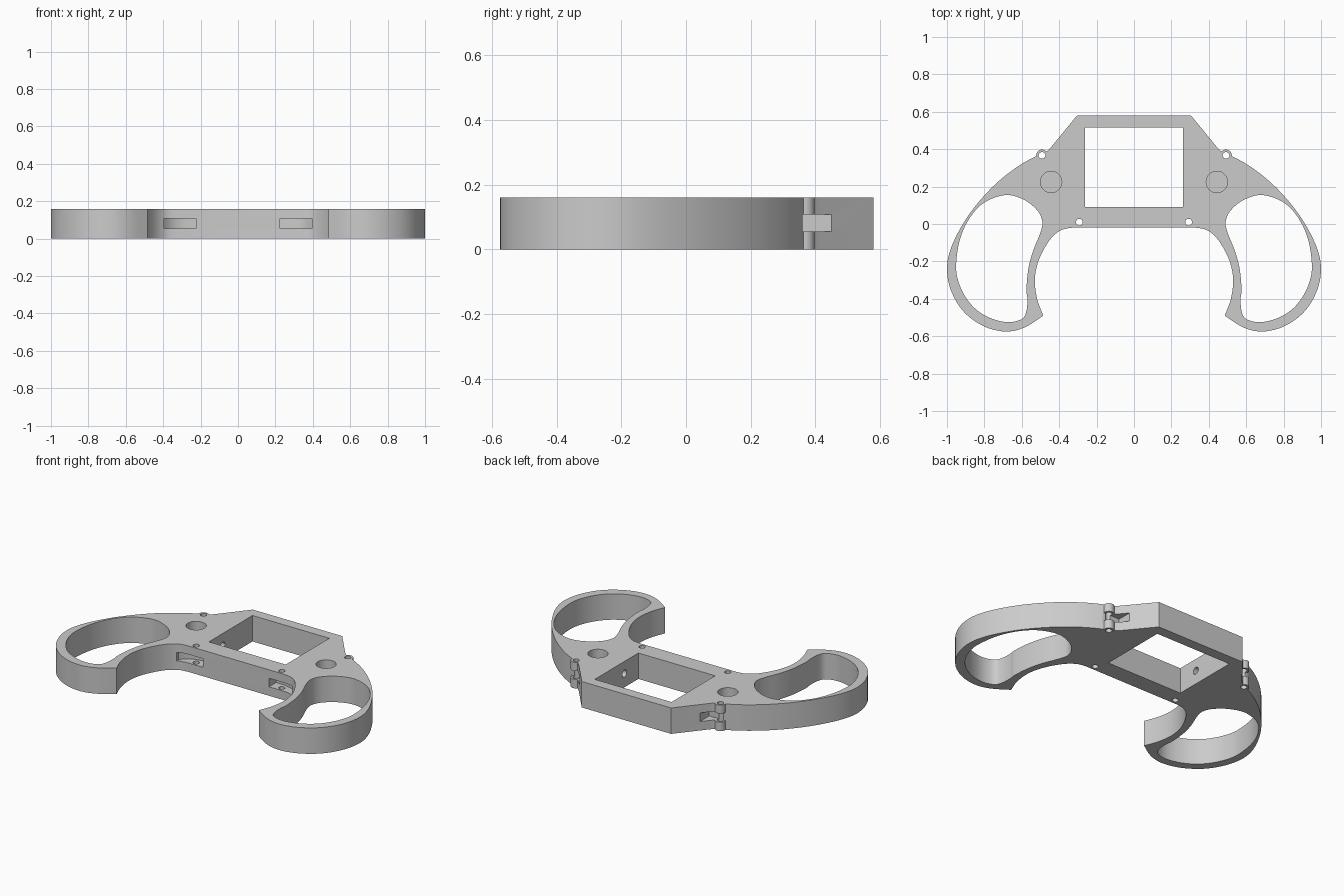
import bpy, bmesh, math
from mathutils import Vector, Matrix

if "Cube" in bpy.data.objects:
    bpy.data.objects.remove(bpy.data.objects["Cube"])

HEIGHT = 0.16

grey = bpy.data.materials.new("light_grey_plastic")
grey.diffuse_color = (0.60, 0.60, 0.60, 1)
grey.use_nodes = True
grey.node_tree.nodes["Principled BSDF"].inputs["Base Color"].default_value = grey.diffuse_color


def smooth(points, steps=5, closed=False):
    """Rounded path through the points."""
    n, out = len(points), []
    p = [Vector(q) for q in points]
    for i in range(n if closed else n - 1):
        if closed:
            a, b, c, d = (p[(i + k) % n] for k in (-1, 0, 1, 2))
        else:
            a, b, c, d = (p[min(max(i + k, 0), n - 1)] for k in (-1, 0, 1, 2))
        for s in range(steps):
            t = s / steps
            q = 0.5 * (2 * b + (c - a) * t + (2 * a - 5 * b + 4 * c - d) * t ** 2
                       + (3 * b - a - 3 * c + d) * t ** 3)
            out.append((q.x, q.y))
    if not closed:
        out.append(tuple(points[-1]))
    return out


def prism(name, points, z0, z1):
    """Upright solid with the given plan."""
    bm = bmesh.new()
    face = bm.faces.new([bm.verts.new((x, y, z0)) for x, y in points])
    top = bmesh.ops.extrude_face_region(bm, geom=[face])["geom"]
    bmesh.ops.translate(bm, vec=(0, 0, z1 - z0),
                        verts=[v for v in top if isinstance(v, bmesh.types.BMVert)])
    bmesh.ops.recalc_face_normals(bm, faces=bm.faces)
    mesh = bpy.data.meshes.new(name)
    bm.to_mesh(mesh)
    bm.free()
    mesh.materials.append(grey)
    obj = bpy.data.objects.new(name, mesh)
    bpy.context.collection.objects.link(obj)
    return obj


def circle(x, y, r, n=32):
    return [(x + r * math.cos(2 * math.pi * i / n), y + r * math.sin(2 * math.pi * i / n))
            for i in range(n)]


def rect(x0, x1, y0, y1):
    return [(x0, y0), (x1, y0), (x1, y1), (x0, y1)]


def combine(body, tool, operation="DIFFERENCE"):
    """Cut or join a tool solid, then discard it."""
    mod = body.modifiers.new("shape", "BOOLEAN")
    mod.operation, mod.solver, mod.object = operation, "EXACT", tool
    bpy.context.view_layer.objects.active = body
    bpy.ops.object.modifier_apply(modifier=mod.name)
    bpy.data.objects.remove(tool)


# Outer contour of the right half: shoulder, grip sweep, hook, inner bay
shoulder = [(0.305, 0.58)]
sweep = smooth([(0.44, 0.415), (0.465, 0.39), (0.505, 0.372), (0.61, 0.315), (0.72, 0.232),
                (0.82, 0.13), (0.905, 0.016), (0.975, -0.12), (1.0, -0.24), (0.975, -0.365),
                (0.905, -0.475), (0.80, -0.548), (0.685, -0.575), (0.585, -0.553),
                (0.485, -0.49)])
bay = smooth([(0.485, -0.49), (0.518, -0.40), (0.53, -0.295), (0.508, -0.19),
              (0.45, -0.085), (0.39, -0.033), (0.33, -0.02)])[1:]
half = shoulder + sweep + bay
frame = prism("controller_frame", half + [(-x, y) for x, y in reversed(half)], 0, HEIGHT)

# Grip opening, listed for the right hand
grip = smooth([(0.685, 0.155), (0.585, 0.128), (0.515, 0.07), (0.49, 0.01), (0.502, -0.05),
               (0.54, -0.145), (0.565, -0.24), (0.575, -0.35), (0.57, -0.40), (0.575, -0.465),
               (0.60, -0.508), (0.677, -0.525), (0.77, -0.502), (0.85, -0.452), (0.91, -0.375),
               (0.945, -0.285), (0.95, -0.20), (0.93, -0.08), (0.88, 0.03), (0.80, 0.115)],
              closed=True)
# Front strap slot with a rounded inner corner
front_slot = [(0.225, -0.1), (0.225, 0.05), (0.28, 0.05), (0.33, 0.038),
              (0.37, 0.015), (0.395, -0.015), (0.395, -0.1)]

# Screen window
combine(frame, prism("window_cutter", rect(-0.262, 0.262, 0.09, 0.515), -0.1, 0.3))

for s in (1, -1):
    def side(points):
        return [(s * x, y) for x, y in points]
    # Rear pin boss
    combine(frame, prism("boss", side(circle(0.492, 0.367, 0.031)), 0, HEIGHT), "UNION")
    cuts = [
        (grip, -0.1, 0.3),                               # grip opening
        (circle(0.443, 0.225, 0.057), 0.04, 0.3),        # blind button pocket
        (rect(0.41, 0.6, 0.36, 0.45), 0.055, 0.108),     # rear strap slot
        (front_slot, 0.055, 0.108),                      # front strap slot
        (circle(0.492, 0.367, 0.018, 24), -0.1, 0.3),    # rear pin hole
        (circle(0.292, 0.01, 0.018, 24), -0.1, 0.3),     # front pin hole
    ]
    for points, z0, z1 in cuts:
        combine(frame, prism("cutter", side(points), z0, z1))
    # Wire hole from the window into the button pocket
    wire = prism("wire_cutter", circle(0, 0, 0.022, 24), 0.2, 0.43)
    wire.data.transform(Matrix.Translation((0, 0.225, 0.085))
                        @ Matrix.Rotation(s * math.pi / 2, 4, "Y"))
    combine(frame, wire)

# Rounded walls smooth, edges crisp
bpy.ops.object.select_all(action="DESELECT")
frame.select_set(True)
bpy.context.view_layer.objects.active = frame
bpy.ops.object.shade_smooth_by_angle(angle=math.radians(30))
